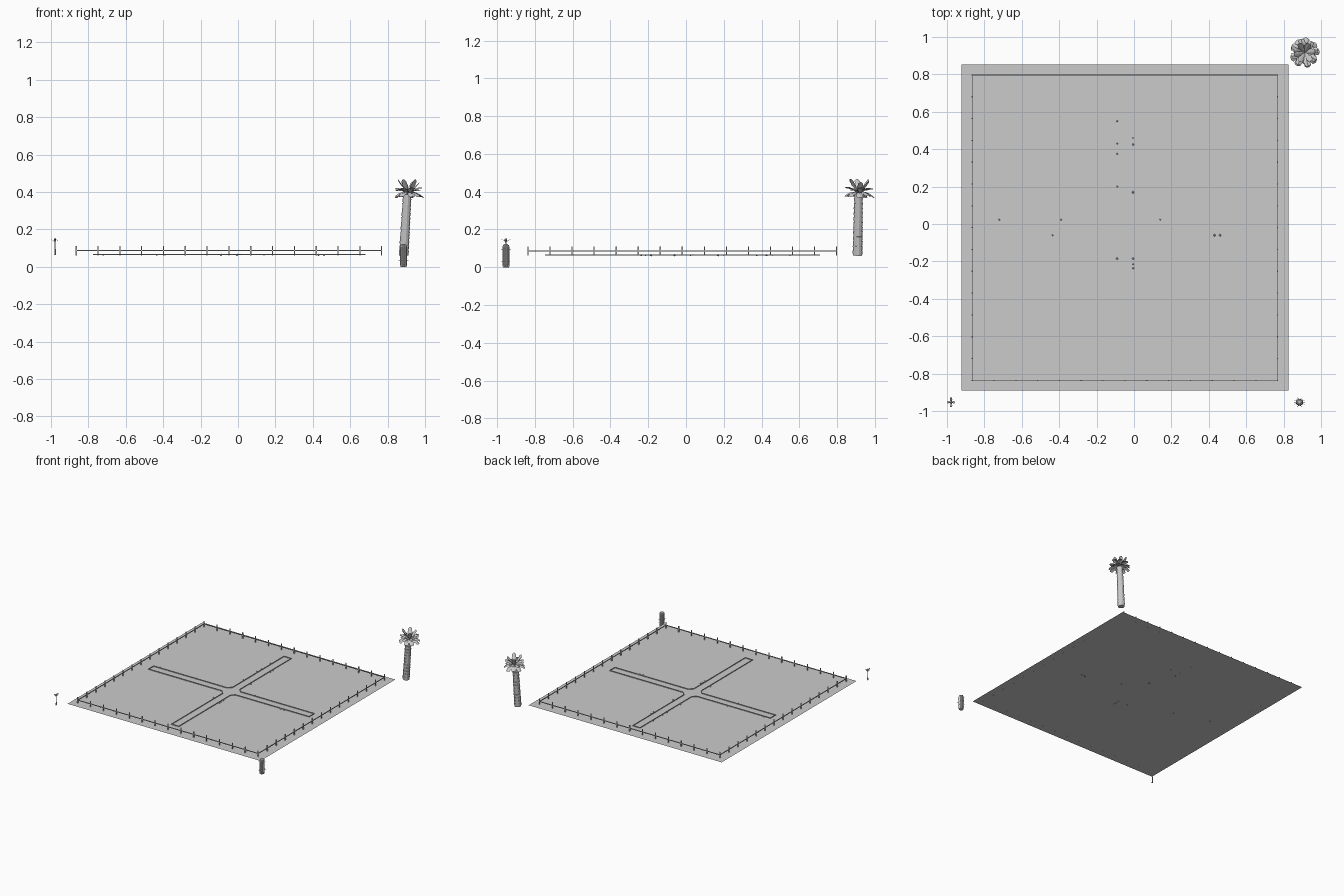
import bpy, bmesh, math, random
from mathutils import Vector, Matrix

if "Cube" in bpy.data.objects:
    bpy.data.objects.remove(bpy.data.objects["Cube"])

random.seed(4)
G = 0.062  # ground level


def finish(name, bm):
    me = bpy.data.meshes.new(name)
    bm.to_mesh(me)
    bm.free()
    ob = bpy.data.objects.new(name, me)
    bpy.context.collection.objects.link(ob)
    return ob


def box(bm, c, s):
    m = Matrix.Translation(c) @ Matrix.Diagonal((*s, 1))
    bmesh.ops.create_cube(bm, size=1, matrix=m)


def cone(bm, a, b, r1, r2, n=10):
    a, b = Vector(a), Vector(b)
    d = b - a
    m = Matrix.Translation((a + b) / 2) @ d.to_track_quat('Z', 'Y').to_matrix().to_4x4()
    bmesh.ops.create_cone(bm, cap_ends=True, segments=n, radius1=r1, radius2=r2,
                          depth=d.length, matrix=m)


def leaf(bm, origin, ang, length, width, rise, droop):
    # folded leaf strip with notched edges
    rows = []
    steps = [(0, .15), (.3, .7), (.42, .55), (.65, 1), (.75, .75), (.92, .8), (1, .25)]
    for t, w in steps:
        z = rise * t - droop * t * t
        row = []
        for s in (-1, 0, 1):
            p = Vector((length * t, s * w * width, z - abs(s) * w * width * .35))
            row.append(bm.verts.new(Vector(origin) + Matrix.Rotation(ang, 3, 'Z') @ p))
        rows.append(row)
    for a, b in zip(rows, rows[1:]):
        for i in range(2):
            bm.faces.new((a[i], b[i], b[i + 1], a[i + 1]))


# flat ground sheet
bm = bmesh.new()
bmesh.ops.create_grid(bm, x_segments=1, y_segments=1, size=.5,
                      matrix=Matrix.Translation((-.0475, -.0175, G)) @ Matrix.Diagonal((1.747, 1.743, 1, 1)))
finish("ground", bm)

# perimeter fence: posts and one rail per side
x0, x1, y0, y1 = -.865, .768, -.836, .797
cx, cy = (x0 + x1) / 2, (y0 + y1) / 2
N = 14
bm = bmesh.new()
for i in range(N + 1):
    x, y = x0 + (x1 - x0) * i / N, y0 + (y1 - y0) * i / N
    pts = [(x, y0), (x, y1)] + ([(x0, y), (x1, y)] if 0 < i < N else [])
    for px, py in pts:
        box(bm, (px, py, G + .024), (.006, .006, .05))
finish("fence_posts", bm)
bm = bmesh.new()
for y in (y0, y1):
    box(bm, (cx, y, .087), (x1 - x0, .004, .006))
for x in (x0, x1):
    box(bm, (x, cy, .087), (.004, y1 - y0, .006))
finish("fence_rails", bm)

# cross-shaped path kerb with an angled central junction
px, py, L, h, k = -.0475, -.018, .727, .033, .062
quarter = [(L, -h), (L, h), (k, h), (h, k)]
outline = []
for q in range(4):
    for p in quarter:
        outline.append(Matrix.Rotation(q * math.pi / 2, 2) @ Vector(p))
bm = bmesh.new()
for i, a in enumerate(outline):
    b = outline[(i + 1) % len(outline)]
    d = b - a
    m = (Matrix.Translation((px + (a.x + b.x) / 2, py + (a.y + b.y) / 2, G + .003))
         @ Matrix.Rotation(math.atan2(d.y, d.x), 4, 'Z')
         @ Matrix.Diagonal((d.length + .003, .003, .006, 1)))
    bmesh.ops.create_cube(bm, size=1, matrix=m)
finish("path_kerb", bm)

# small stones beside the paths
stones = [(-.09, .55), (-.09, .43), (-.09, .375), (-.09, .2), (-.005, .46), (-.005, .425),
          (-.005, .17), (-.09, -.185), (-.005, -.185), (-.005, -.215), (-.005, -.237),
          (-.72, .023), (-.39, .023), (.14, .023), (-.435, -.06), (.43, -.06), (.46, -.06)]
bm = bmesh.new()
for x, y in stones:
    bmesh.ops.create_icosphere(bm, subdivisions=1, radius=random.uniform(.004, .007),
                               matrix=Matrix.Translation((x, y, G + .002)))
finish("path_stones", bm)

# palm trunk: stacked flaring segments leaning slightly to +x
base, top = Vector((.886, .908, G)), Vector((.905, .913, .39))
bm = bmesh.new()
S = 13
for i in range(S):
    a, b = base.lerp(top, i / S), base.lerp(top, (i + 1) / S)
    r = .025 - .004 * i / S
    cone(bm, a, b, r, r + .003, 12)
finish("palm_trunk", bm)

# palm crown: upright and spreading tiers
bm = bmesh.new()
c = (.912, .916, .39)
for n, ln, w, rise, droop, off in ((9, .08, .022, .05, .062, 0), (8, .077, .021, .075, .045, .3),
                                   (6, .058, .018, .075, .004, .1)):
    for i in range(n):
        leaf(bm, c, off + i * math.tau / n + random.uniform(-.1, .1), ln * random.uniform(.93, 1.02),
             w, rise * random.uniform(.8, 1.1), droop)
finish("palm_leaves", bm)

# ribbed cactus column
K = Vector((.885, -.953, 0))
bm = bmesh.new()
rings = []
R = 24
for z, r in ((0, .017), (.015, .02), (.105, .02), (.117, .016), (.122, .007)):
    rings.append([bm.verts.new(K + Vector((math.cos(j * math.tau / R), math.sin(j * math.tau / R), 0))
                               * (r * (1 if j % 2 else .88)) + Vector((0, 0, z))) for j in range(R)])
for a, b in zip(rings, rings[1:]):
    for j in range(R):
        bm.faces.new((a[j], a[(j + 1) % R], b[(j + 1) % R], b[j]))
bm.faces.new(rings[0][::-1])
bm.faces.new(rings[-1])
finish("cactus_body", bm)
bm = bmesh.new()
for z in (.03, .06, .09):
    for j in range(8):
        d = Vector((math.cos(j * math.tau / 8 + z * 13), math.sin(j * math.tau / 8 + z * 13), .1))
        cone(bm, K + d * .017 + Vector((0, 0, z)), K + d * .03 + Vector((0, 0, z)), .0012, .0002, 4)
finish("cactus_spines", bm)

# small sapling: foot, stem, leaves and bud
P = Vector((-.978, -.953, G))
bm = bmesh.new()
cone(bm, P, P + Vector((0, 0, .006)), .007, .004, 8)
cone(bm, P, P + Vector((0, 0, .08)), .004, .003, 8)
bmesh.ops.create_icosphere(bm, subdivisions=1, radius=.008,
                           matrix=Matrix.Translation(P + Vector((0, 0, .084))))
finish("sapling_stem", bm)
bm = bmesh.new()
for i in range(4):
    leaf(bm, P + Vector((0, 0, .066 + .004 * (i % 2))), i * math.pi / 2, .026 if i % 2 else .02,
         .007, .03, .012)
finish("sapling_leaves", bm)
